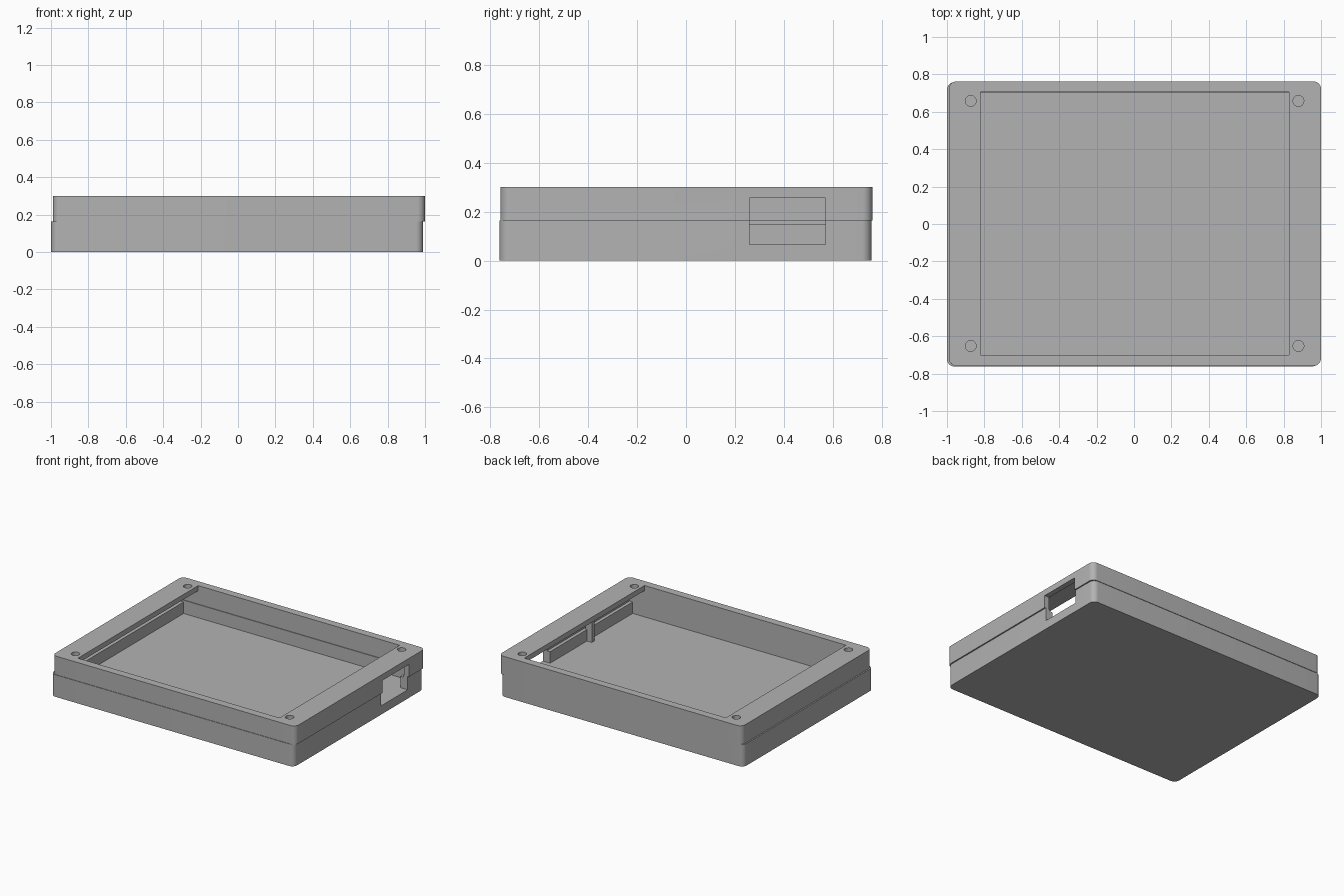
import bpy, bmesh, math

cube = bpy.data.objects.get("Cube")
if cube:
    bpy.data.objects.remove(cube, do_unlink=True)

grey = bpy.data.materials.new("plain grey")
grey.use_nodes = True
grey.diffuse_color = (0.45, 0.45, 0.45, 1)
grey.node_tree.nodes["Principled BSDF"].inputs["Base Color"].default_value = (0.45, 0.45, 0.45, 1)


def prism(name, outline, z0, z1):
    """Extrude a flat outline between two heights."""
    bm = bmesh.new()
    face = bm.faces.new([bm.verts.new((x, y, z0)) for x, y in outline])
    top = bmesh.ops.extrude_face_region(bm, geom=[face])["geom"]
    bmesh.ops.translate(bm, vec=(0, 0, z1 - z0),
                        verts=[v for v in top if isinstance(v, bmesh.types.BMVert)])
    bmesh.ops.recalc_face_normals(bm, faces=bm.faces)
    mesh = bpy.data.meshes.new(name)
    bm.to_mesh(mesh)
    bm.free()
    mesh.materials.append(grey)
    obj = bpy.data.objects.new(name, mesh)
    bpy.context.collection.objects.link(obj)
    return obj


def arc(cx, cy, r, start, end, steps):
    return [(cx + r * math.cos(a), cy + r * math.sin(a))
            for a in (start + (end - start) * i / steps for i in range(steps + 1))]


def rectangle(x0, x1, y0, y1, r=0):
    if not r:
        return [(x0, y0), (x1, y0), (x1, y1), (x0, y1)]
    corners = [(x1 - r, y1 - r), (x0 + r, y1 - r), (x0 + r, y0 + r), (x1 - r, y0 + r)]
    quarter = math.pi / 2
    return [p for i, (cx, cy) in enumerate(corners)
            for p in arc(cx, cy, r, i * quarter, (i + 1) * quarter, 8)]


def circle(cx, cy, r):
    return arc(cx, cy, r, 0, math.tau, 32)[:-1]


def cut(obj, cutter):
    """Subtract a cutter and throw it away."""
    bpy.ops.object.select_all(action="DESELECT")
    bpy.context.view_layer.objects.active = obj
    obj.select_set(True)
    cutter.hide_render = True
    mod = obj.modifiers.new("cut", "BOOLEAN")
    mod.object, mod.operation, mod.solver = cutter, "DIFFERENCE", "EXACT"
    bpy.ops.object.modifier_apply(modifier=mod.name)
    bpy.data.objects.remove(cutter, do_unlink=True)


SEAM, HEIGHT, FLOOR = 0.163, 0.30, 0.065
port = rectangle(0.85, 1.1, 0.26, 0.57)

# Lower tray, with a shallow step around its inner rim
tray = prism("lower_tray", rectangle(-1, 0.99, -0.762, 0.758, 0.04), 0, SEAM)
cut(tray, prism("tray_cavity", rectangle(-0.935, 0.93, -0.705, 0.70), FLOOR, 0.4))
cut(tray, prism("tray_step", rectangle(-0.96, 0.955, -0.705, 0.70), 0.15, 0.4))
cut(tray, prism("tray_port", port, FLOOR, 0.4))

# Upper frame, with end ledges over a wider cavity
frame = prism("upper_frame", rectangle(-0.99, 1, -0.758, 0.762, 0.04), SEAM, HEIGHT)
cut(frame, prism("frame_cavity", rectangle(-0.95, 0.96, -0.70, 0.705), 0.1, 0.262))
cut(frame, prism("frame_window", rectangle(-0.82, 0.83, -0.70, 0.705), 0.1, 0.4))
cut(frame, prism("frame_port", port, 0.1, 0.255))

# Screw holes in the four corners of the frame
for x in (-0.873, 0.879):
    for y in (-0.652, 0.658):
        cut(frame, prism("screw_hole", circle(x, y, 0.029), 0.2, 0.4))

# Small rib on the inside of the port wall
rib = prism("inner_rib", rectangle(0.89, 0.94, -0.2, -0.17), FLOOR, 0.262)

for part in (tray, frame):
    bpy.ops.object.select_all(action="DESELECT")
    part.select_set(True)
    bpy.context.view_layer.objects.active = part
    bpy.ops.object.shade_smooth_by_angle(angle=math.radians(30))
